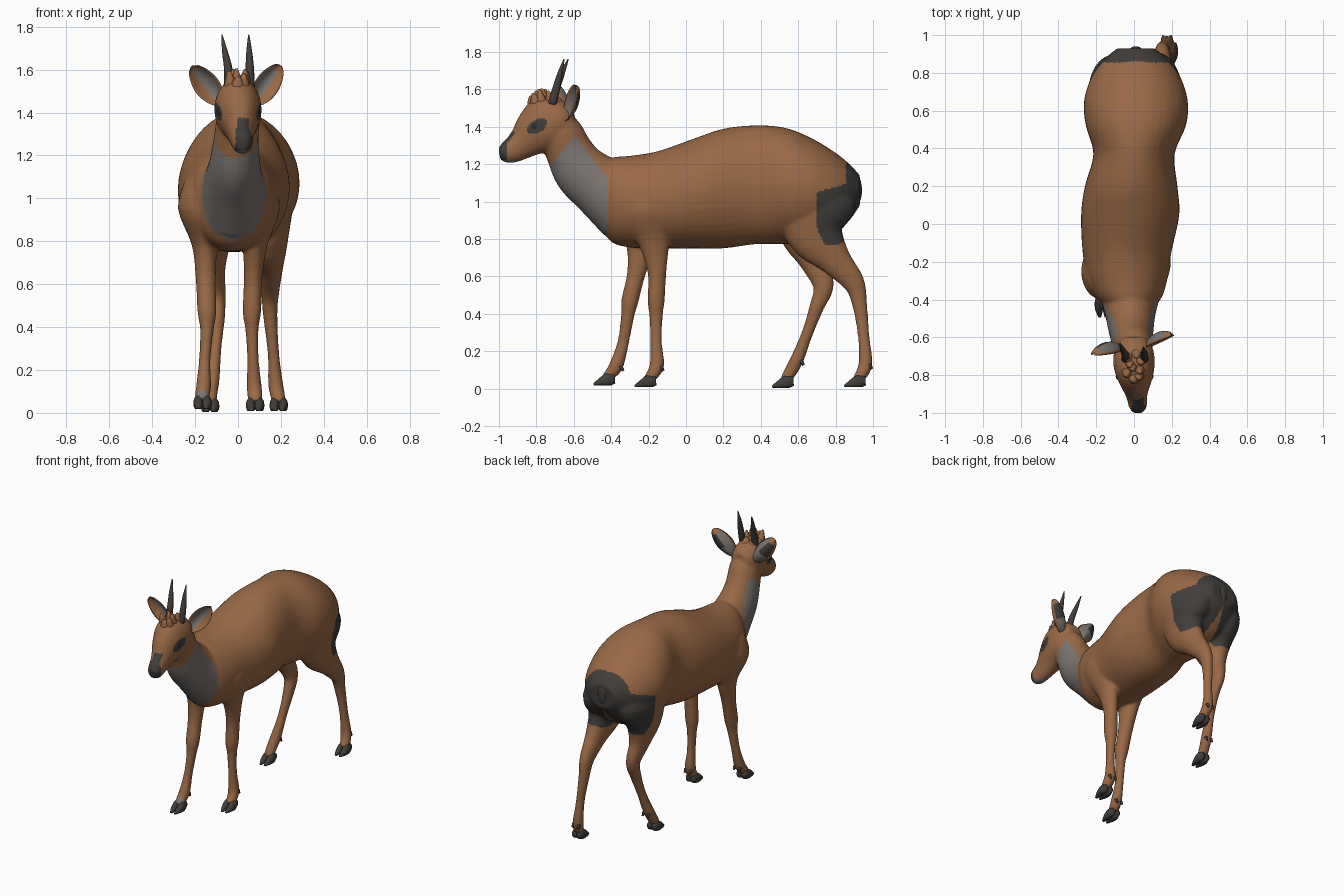
import bpy, bmesh, math
from mathutils import Vector

cube = bpy.data.objects.get("Cube")
if cube:
    bpy.data.objects.remove(cube, do_unlink=True)


def material(name, rgb):
    m = bpy.data.materials.new(name)
    m.use_nodes = True
    m.diffuse_color = (*rgb, 1)
    m.node_tree.nodes["Principled BSDF"].inputs["Base Color"].default_value = (*rgb, 1)
    return m


COAT = material("coat brown", (.32, .14, .06))
PALE = material("throat grey", (.2, .18, .165))
DARK = material("dark grey", (.052, .047, .042))
EYE = material("eye charcoal", (.03, .028, .026))


def spline(rows, steps):
    """Catmull-Rom interpolation of whole section rows."""
    out = []
    for i in range(len(rows) - 1):
        a, b, c, d = (rows[max(0, min(len(rows) - 1, i + k))] for k in (-1, 0, 1, 2))
        for s in range(steps):
            t = s / steps
            out.append([q + .5 * t * (r - p + t * (2 * p - 5 * q + 4 * r - w + t * (3 * (q - r) + w - p)))
                        for p, q, r, w in zip(a, b, c, d)])
    return out + [list(rows[-1])]


def loft(bm, rows, sides=24, steps=4, upright=False, floor=None):
    """Closed tube through rows of x, y, z, half width, half depth."""
    rows = spline(rows, steps)
    rings = []
    for i, (x, y, z, rx, rd) in enumerate(rows):
        before, after = rows[max(i - 1, 0)], rows[min(i + 1, len(rows) - 1)]
        tangent = Vector((0, after[1] - before[1], after[2] - before[2])).normalized()
        depth = Vector((0, 0, 1)) if upright else Vector((0, -tangent.z, tangent.y))
        ring = []
        for k in range(sides):
            a = math.tau * k / sides
            p = Vector((x + rx * math.cos(a), y, z)) + depth * rd * math.sin(a)
            if floor is not None:
                p.z = max(p.z, floor)
            ring.append(bm.verts.new(p))
        rings.append(ring)
    for r, s in zip(rings, rings[1:]):
        for k in range(sides):
            n = (k + 1) % sides
            bm.faces.new((r[k], r[n], s[n], s[k]))
    bm.faces.new(rings[0][::-1])
    bm.faces.new(rings[-1])


def finish(name, bm, *mats):
    bmesh.ops.recalc_face_normals(bm, faces=bm.faces[:])
    me = bpy.data.meshes.new(name)
    bm.to_mesh(me)
    bm.free()
    for m in mats:
        me.materials.append(m)
    me.polygons.foreach_set("use_smooth", [True] * len(me.polygons))
    ob = bpy.data.objects.new(name, me)
    bpy.context.scene.collection.objects.link(ob)
    return ob


def tube(name, rows, mat, **options):
    bm = bmesh.new()
    loft(bm, rows, **options)
    return finish(name, bm, mat)


# Body sections: x, y, z, half width, half depth
TORSO = [(-.02, -.46, 1.03, .09, .16), (-.025, -.4, 1.01, .165, .225), (-.035, -.3, 1, .21, .245),
         (-.037, -.15, 1.01, .235, .26), (-.02, .05, 1.045, .26, .295), (-.015, .2, 1.07, .245, .32),
         (0, .37, 1.09, .215, .318), (.01, .52, 1.085, .265, .312), (.01, .65, 1.065, .275, .285),
         (.01, .78, 1.045, .235, .23), (.01, .87, 1.05, .17, .155), (.01, .93, 1.06, .1, .08)]
NECK = [(-.02, -.33, 1, .17, .21), (-.02, -.47, 1.09, .135, .165), (-.015, -.565, 1.17, .118, .148),
        (-.01, -.625, 1.27, .105, .127), (0, -.67, 1.37, .1, .115), (0, -.71, 1.45, .08, .08)]
HEAD = [(0, -.6, 1.43, .06, .06), (0, -.66, 1.43, .1, .115), (0, -.74, 1.41, .11, .155),
        (.005, -.81, 1.365, .092, .127), (.01, -.87, 1.315, .068, .09), (.015, -.92, 1.28, .054, .072),
        (.02, -.965, 1.262, .048, .058), (.02, -.998, 1.255, .028, .032)]
FRONT_LEFT = [(.09, -.2, 1.08, .08, .13), (.1, -.2, .95, .095, .15), (.08, -.17, .78, .057, .085),
              (.07, -.155, .62, .043, .05), (.065, -.16, .47, .043, .046), (.065, -.16, .39, .031, .036),
              (.07, -.16, .25, .027, .031), (.075, -.155, .13, .035, .039), (.08, -.18, .075, .035, .033),
              (.08, -.21, .045, .03, .025)]
FRONT_RIGHT = [(-.15, -.25, 1.08, .1, .13), (-.17, -.25, .95, .11, .15), (-.155, -.24, .78, .06, .085),
               (-.15, -.265, .62, .047, .05), (-.145, -.3, .47, .044, .046), (-.145, -.312, .39, .032, .036),
               (-.155, -.335, .25, .027, .031), (-.16, -.37, .13, .035, .038), (-.165, -.4, .085, .034, .033),
               (-.165, -.43, .055, .03, .025)]
HIND_LEFT = [(.1, .7, 1.12, .1, .15), (.125, .69, 1, .13, .22), (.14, .695, .83, .097, .16),
             (.15, .795, .69, .062, .09), (.15, .895, .57, .043, .06), (.15, .927, .46, .034, .041),
             (.165, .95, .28, .027, .031), (.175, .96, .14, .035, .037), (.185, .94, .08, .035, .034),
             (.19, .91, .045, .03, .025)]
HIND_RIGHT = [(-.09, .7, 1.12, .1, .15), (-.115, .68, 1, .13, .22), (-.125, .655, .83, .1, .16),
              (-.12, .69, .68, .062, .083), (-.1, .735, .55, .043, .056), (-.095, .7, .44, .034, .04),
              (-.105, .65, .3, .028, .031), (-.12, .595, .16, .035, .036), (-.13, .555, .085, .034, .034),
              (-.13, .525, .042, .03, .025)]
LEGS = {"front_left": FRONT_LEFT, "front_right": FRONT_RIGHT,
        "hind_left": HIND_LEFT, "hind_right": HIND_RIGHT}

# Fuse torso, neck, head and legs into one smooth skin
bm = bmesh.new()
loft(bm, TORSO, sides=40, upright=True)
for part in (NECK, HEAD, *LEGS.values()):
    loft(bm, part)
body = finish("body", bm)
remesh = body.modifiers.new("fuse", "REMESH")
remesh.mode = "VOXEL"
remesh.voxel_size = .009
relax = body.modifiers.new("relax", "SMOOTH")
relax.factor = .5
relax.iterations = 8
graph = bpy.context.evaluated_depsgraph_get()
skin = bpy.data.meshes.new_from_object(body.evaluated_get(graph))
body.modifiers.clear()
body.data = skin
skin.materials.clear()
for m in (COAT, PALE, DARK):
    skin.materials.append(m)


def coat_index(p):
    x, y, z = p
    # rump patch: two lobes joined above the cleft
    low = .77 + max(0, .05 - abs(x - .01)) * 4
    high = 1.21 - max(0, abs(x - .01) - .08) * .3
    edge = .7 + max(0, .86 - z) * .45 + min(.155, max(0, z - 1.05) * 3.5)
    if low < z < high and y > edge and z + .5 * (.83 - y) > .78:
        return 2
    # nose pad and stripe up the muzzle
    if (y < -.958 and x > -.012 and z > 1.225) or (abs(x - .025) < .027 and 1.28 < z < 1.375 and y < -.9):
        return 2
    # slanted eye surrounds
    along, rise = y + .797, z - 1.403 - .35 * (y + .797)
    if abs(x) > .03 and (along / .053) ** 2 + (rise / .037) ** 2 < 1:
        return 2
    # throat bib and lower lip
    bib = -.42 > y > -.72 + (z - 1.2) * .82 and z < 1.12 - (y + .42) * 1.39
    lip = y < -.88 and z < 1.22
    return 1 if bib or lip else 0


for f in skin.polygons:
    f.use_smooth = True
    f.material_index = coat_index(f.center)

# Cloven hooves with dewclaws
for name, leg in LEGS.items():
    x, y, z = leg[-1][:3]
    floor = z - .037
    bm = bmesh.new()
    for dx in (-.02, .02):
        toe = [(x + dx * .9, y + .05, floor + .034, .016, .024), (x + dx, y + .015, floor + .03, .023, .036),
               (x + dx, y - .025, floor + .016, .02, .025), (x + dx * .8, y - .064, floor + .004, .007, .007)]
        loft(bm, toe, sides=14, floor=floor)
        cx, cy, cz = leg[-3][:3]
        claw = [(cx + dx, cy + .02, cz - .01, .012, .012), (cx + dx, cy + .034, cz - .035, .007, .007)]
        loft(bm, claw, sides=8, steps=2)
    finish(name + "_hoof", bm, DARK)

# Short tail lying flat on the rump
tube("tail", [(.01, .87, 1.18, .025, .015), (.01, .91, 1.12, .035, .02),
              (.01, .92, 1.04, .03, .02), (.01, .9, .96, .012, .012)], DARK, sides=16)

# Eyes and horns
for side, label in ((1, "left"), (-1, "right")):
    bm = bmesh.new()
    bmesh.ops.create_uvsphere(bm, u_segments=20, v_segments=12, radius=.025)
    bmesh.ops.translate(bm, verts=bm.verts[:], vec=(side * .075 + .003, -.806, 1.403))
    finish(label + "_eye", bm, EYE)
    base = .05 * side + .005
    tip = .05 if side > 0 else -.075
    lean = .0 if side > 0 else .022
    tube(label + "_horn", [(base, -.715, 1.52, .022, .024), (base, -.695, 1.6, .02, .021),
                           ((base + tip) / 2, -.675 + lean / 2, 1.68, .014, .015),
                           (tip, -.652 + lean, 1.762, .003, .003)], DARK, sides=14)

# Crown tuft, tallest in the middle
bm = bmesh.new()
for i in range(9):
    x = .035 * math.sin(i * 2.4)
    y = -.835 + .016 * i
    top = 1.565 + .04 * math.sin(math.pi * i / 8)
    loft(bm, [(x, y + .03, 1.47, .037, .037), (x, y + .014, 1.54, .028, .028),
              (x * 1.2, y, top, .006, .006)], sides=8, steps=2)
finish("crown_tuft", bm, COAT)


# Cupped leaf-shaped ears: a front skin and a back skin meeting at the rim
def ear(name, side, base, tip, facing):
    base, tip = Vector(base), Vector(tip)
    axis = tip - base
    across = axis.cross(Vector(facing)).normalized() * side
    normal = (across.cross(axis) * side).normalized()
    rows, cols = 16, 12
    bm = bmesh.new()
    for back in (0, 1):
        grid = []
        for i in range(rows + 1):
            t = i / rows
            width = .014 + .046 * math.sin(math.pi * t ** .95) ** .7 if i < rows else .008
            line = []
            for j in range(cols + 1):
                s = 2 * j / cols - 1
                dip = (.7 * width + .01 * back) * (1 - s * s)
                line.append(bm.verts.new(base + axis * t + across * s * width - normal * dip))
            grid.append(line)
        for i in range(rows):
            for j in range(cols):
                f = bm.faces.new((grid[i][j], grid[i][j + 1], grid[i + 1][j + 1], grid[i + 1][j]))
                if j in (0, cols - 1) or i > rows - 3:
                    f.material_index = 0
                elif back:
                    # dark outer half, grey towards the head and at the root
                    f.material_index = 2 if i > rows * .4 and j > cols * .35 else 1
                else:
                    # grey towards the head, brown on the outer half
                    f.material_index = 1 if j < cols * .6 else 0
    bmesh.ops.remove_doubles(bm, verts=bm.verts[:], dist=.0005)
    finish(name, bm, COAT, PALE, DARK)


ear("left_ear", 1, (.075, -.655, 1.44), (.2, -.593, 1.62), (.35, -1, 0))
ear("right_ear", -1, (-.08, -.66, 1.44), (-.215, -.695, 1.615), (-.15, -1, 0))
